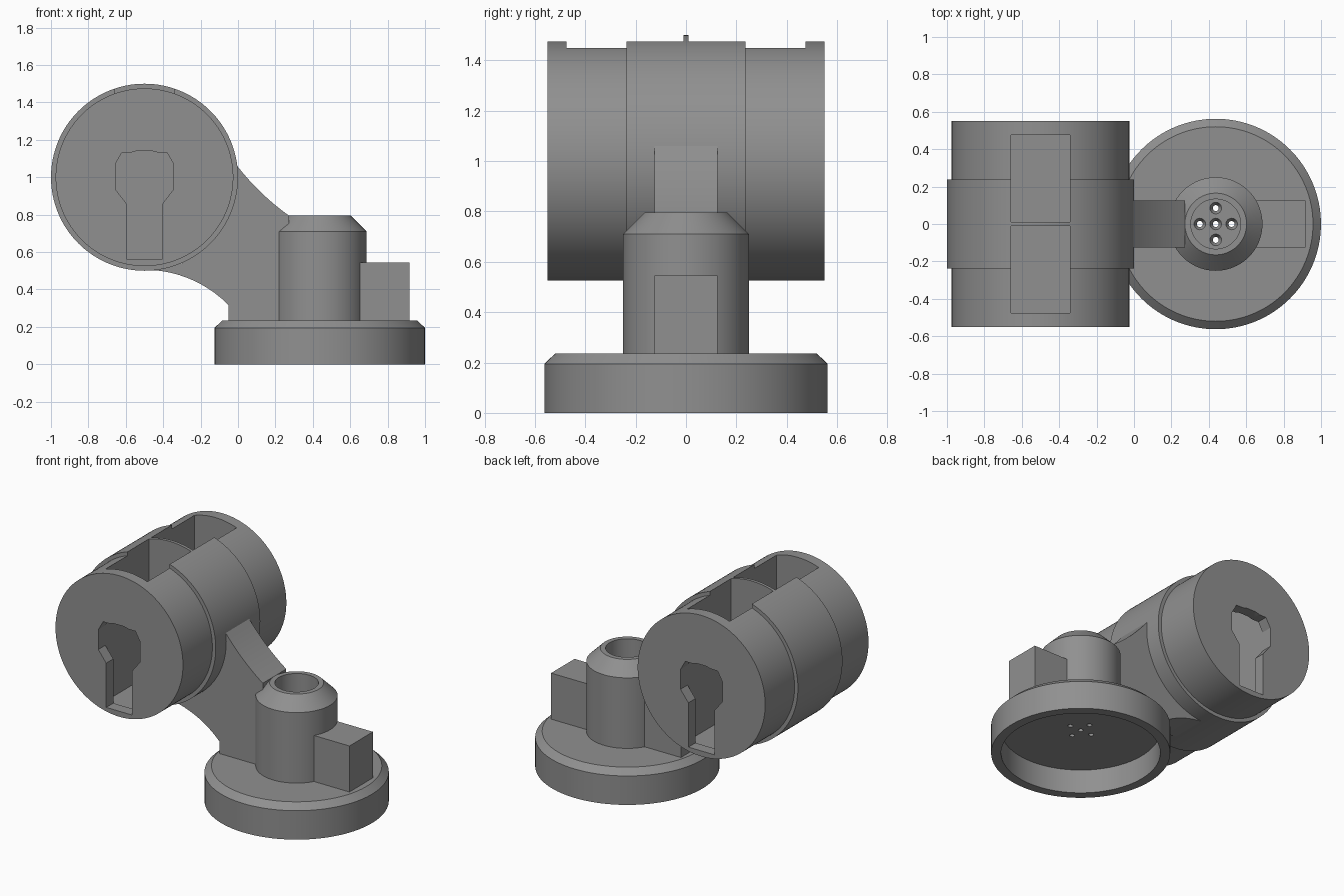
import bpy, bmesh, math
from mathutils import Matrix, Vector

if "Cube" in bpy.data.objects:
    bpy.data.objects.remove(bpy.data.objects["Cube"])

grey = bpy.data.materials.new("mid_grey")
grey.diffuse_color = (0.28, 0.28, 0.28, 1)
grey.use_nodes = True
grey.node_tree.nodes["Principled BSDF"].inputs["Base Color"].default_value = grey.diffuse_color


def finish(name, bm):
    bmesh.ops.remove_doubles(bm, verts=bm.verts, dist=1e-5)
    bmesh.ops.recalc_face_normals(bm, faces=bm.faces)
    me = bpy.data.meshes.new(name)
    bm.to_mesh(me)
    bm.free()
    me.materials.append(grey)
    ob = bpy.data.objects.new(name, me)
    bpy.context.collection.objects.link(ob)
    return ob


def lathe(name, profile, centre, axis="Z", steps=96):
    """Spin (radius, height) points around an axis through centre."""
    bm = bmesh.new()
    vs = [bm.verts.new((r, 0, h)) for r, h in profile]
    es = [bm.edges.new(p) for p in zip(vs, vs[1:])]
    if profile[0][0] > 0:
        es.append(bm.edges.new((vs[-1], vs[0])))
    bmesh.ops.spin(bm, geom=vs + es, cent=(0, 0, 0), axis=(0, 0, 1),
                   angle=math.tau, steps=steps, use_duplicate=False)
    if axis == "Y":
        bm.transform(Matrix.Rotation(math.pi / 2, 4, "X"))
    bm.transform(Matrix.Translation(centre))
    return finish(name, bm)


def extrude_y(name, outline, y0, y1):
    """Extrude an (x, z) outline from y0 to y1."""
    bm = bmesh.new()
    f = bm.faces.new([bm.verts.new((x, y0, z)) for x, z in outline])
    new = bmesh.ops.extrude_face_region(bm, geom=[f])["geom"]
    bmesh.ops.translate(bm, vec=(0, y1 - y0, 0),
                        verts=[g for g in new if isinstance(g, bmesh.types.BMVert)])
    return finish(name, bm)


def box(name, x0, x1, y0, y1, z0, z1):
    return extrude_y(name, [(x0, z0), (x1, z0), (x1, z1), (x0, z1)], y0, y1)


def cut(ob, cutters):
    for c in cutters:
        m = ob.modifiers.new("cut", "BOOLEAN")
        m.operation, m.solver, m.object = "DIFFERENCE", "EXACT", c
    bpy.context.view_layer.update()
    me = bpy.data.meshes.new_from_object(
        ob.evaluated_get(bpy.context.evaluated_depsgraph_get()))
    ob.modifiers.clear()
    ob.data = me
    for c in cutters:
        bpy.data.objects.remove(c)


PX = 0.437   # post and base centre
DX = -0.5    # drum centre

# drum with raised middle band
drum = lathe("drum", [(0, -0.55), (0.475, -0.55), (0.475, -0.237), (0.5, -0.237),
                      (0.5, 0.237), (0.475, 0.237), (0.475, 0.55), (0, 0.55)],
             (DX, 0, 1), "Y", 128)

# pockets open at the top, keyholes through the end walls
half = [(0.097, 0.562), (0.097, 0.86), (0.156, 0.936), (0.156, 1.07),
        (0.12, 1.133), (0.07, 1.133), (0.035, 1.142)]
keyhole = [(DX + x, z) for x, z in half] + [(DX - x, z) for x, z in reversed(half)]
cutters = []
for s in (-1, 1):
    cutters.append(box("pocket", DX - 0.157, DX + 0.157, s * 0.01, s * 0.475, 0.558, 1.6))
    cutters.append(extrude_y("keyhole", keyhole, s * 0.46, s * 0.6))
cut(drum, cutters)

# flared arm between drum and post
under = [(x, 0.505 - 0.63 + math.sqrt(0.63 ** 2 - (x - DX) ** 2))
         for x in [DX + 0.45 * i / 12 for i in range(13)]]
upper = []
for i in range(9):
    t = i / 8
    p = Vector((0.272, 0.795)).lerp(Vector((-0.004, 1.06)), t)
    dip = 0.014 * 4 * t * (1 - t)
    upper.append((p.x - dip * 0.7, p.y - dip * 0.7))
arm = extrude_y("arm", under + [(-0.05, 0.22), (0.272, 0.22)] + upper
                + [(-0.06, 1.06), (-0.2, 0.8), (-0.3, 0.54)], -0.125, 0.125)

# hollow round base with five drain holes
base = lathe("base", [(0, 0.165), (0.5, 0.165), (0.5, 0), (0.5625, 0), (0.5625, 0.195),
                      (0.52, 0.235), (0, 0.235)], (PX, 0, 0), steps=128)
cut(base, [lathe("drain", [(0, 0.1), (0.016, 0.1), (0.016, 0.205), (0.032, 0.237), (0, 0.237)],
                 (PX + x, y, 0), steps=24)
           for x, y in [(0, 0), (0.085, 0), (-0.085, 0), (0, 0.085), (0, -0.085)]])

# hollow post and side block
post = lathe("post", [(0.133, 0.225), (0.25, 0.225), (0.25, 0.71), (0.165, 0.795),
                      (0.133, 0.795)], (PX, 0, 0))
block = box("side_block", 0.6, 0.918, -0.125, 0.125, 0.225, 0.545)

# smooth round surfaces, keep edges crisp
bpy.ops.object.select_all(action="DESELECT")
for ob in (drum, arm, base, post):
    ob.select_set(True)
bpy.context.view_layer.objects.active = drum
bpy.ops.object.shade_smooth_by_angle(angle=math.radians(20))
